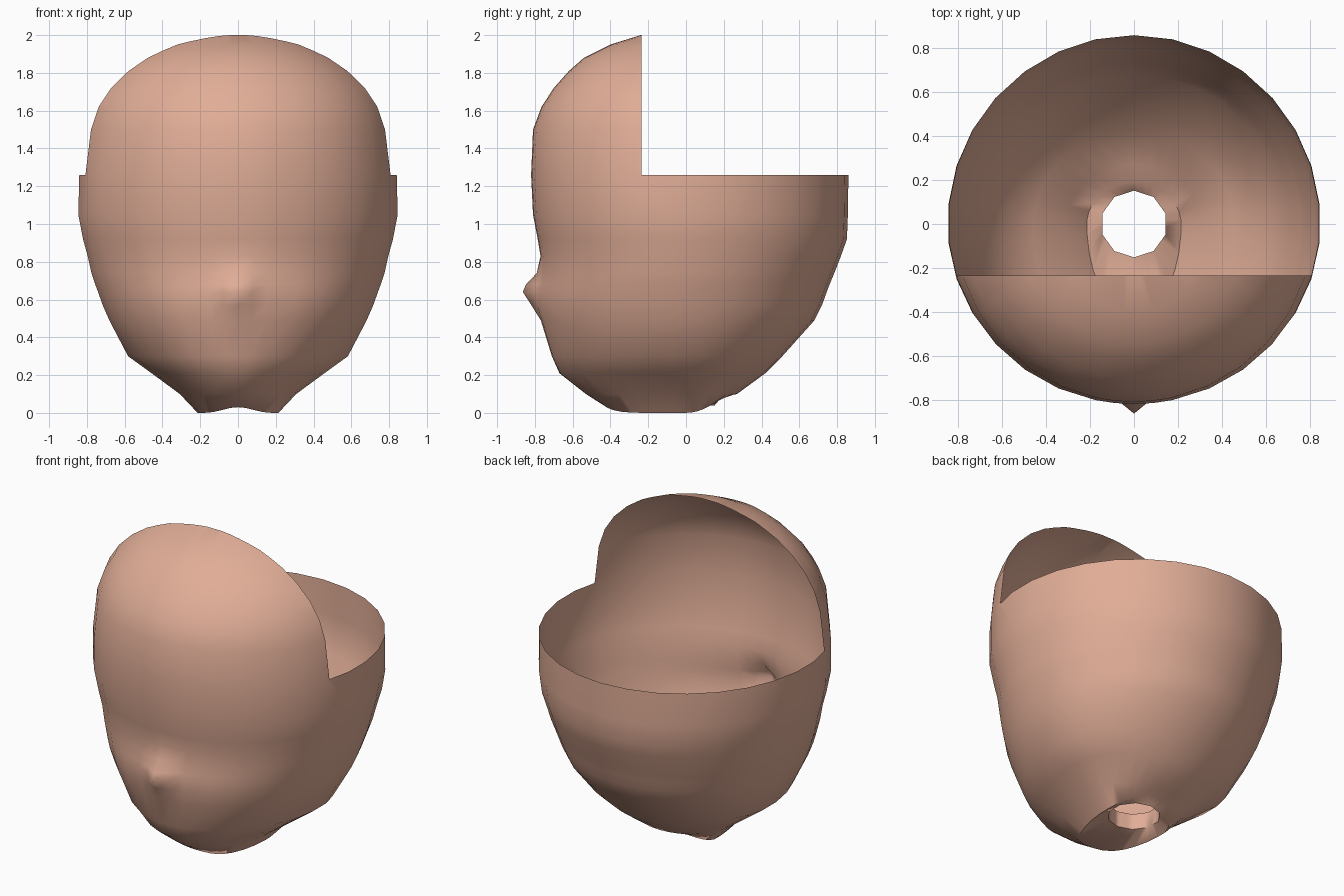
import bpy, bmesh, math

if "Cube" in bpy.data.objects:
    bpy.data.objects.remove(bpy.data.objects["Cube"])

skin = bpy.data.materials.new("warm_skin")
skin.diffuse_color = (0.75, 0.42, 0.31, 1)
skin.use_nodes = True
skin.node_tree.nodes["Principled BSDF"].inputs["Base Color"].default_value = skin.diffuse_color

CUT_Y, RIM_Z = -0.235, 1.26
NECK_R = 0.152

# height, half width, front depth, back depth
SECTIONS = [
    (0.10, 0.31, 0.53, 0.27), (0.21, 0.46, 0.67, 0.42), (0.30, 0.585, 0.71, 0.51),
    (0.49, 0.685, 0.765, 0.68), (0.57, 0.72, 0.78, 0.72), (0.64, 0.745, 0.78, 0.745),
    (0.68, 0.76, 0.775, 0.76), (0.74, 0.78, 0.77, 0.785), (0.83, 0.80, 0.77, 0.82),
    (0.92, 0.825, 0.785, 0.852), (1.05, 0.85, 0.81, 0.857), (1.26, 0.845, 0.82, 0.86),
    (1.50, 0.815, 0.81, 0.80), (1.62, 0.775, 0.765, 0.76), (1.72, 0.715, 0.70, 0.70),
    (1.81, 0.63, 0.62, 0.62), (1.88, 0.533, 0.54, 0.54), (1.95, 0.40, 0.40, 0.40),
    (2.00, 0.24, 0.24, 0.24)]

# 30 sides, with two extra columns beside the nose; angle 0 faces the front
ANGLES = sorted([math.radians(12 * k) for k in range(30)]
                + [math.radians(6), math.radians(354)])


def oval(a, width, front, back):
    c = math.cos(a)
    return width * math.sin(a), -(front if c > 0 else back) * c


def neck_ring(z):
    """Ten-sided neck opening."""
    ring = []
    for a in ANGLES:
        off = (a % math.radians(36)) - math.radians(18)
        r = NECK_R * math.cos(math.radians(18)) / math.cos(off)
        ring.append((r * math.sin(a), -r * math.cos(a), z))
    return ring


def jaw_ring():
    """Lowest ring: two jaw corners at the ground, raised at chin and nape."""
    ring = []
    for a in ANGLES:
        x, y = oval(a, 0.215, 0.42, 0.19)
        c = math.cos(a)
        z = 0.03 * c ** 8 if c > 0 else 0.085 * c * c
        ring.append((x, y, z))
    return ring


def head_ring(z, width, front, back):
    ring = []
    for a in ANGLES:
        x, y = oval(a, width, front, back)
        if y < 0:  # nose bump
            dz = (z - 0.65) / (0.075 if z > 0.65 else 0.09)
            y -= 0.085 * math.exp(-(x / 0.07) ** 2 - dz * dz)
        ring.append((x, y, z))
    return ring


rings = [neck_ring(0.14), neck_ring(0.04), jaw_ring()] + [head_ring(*s) for s in SECTIONS]

# loft the rings into one thin shell
bm = bmesh.new()
rows = [[bm.verts.new(p) for p in r] for r in rings]
n = len(ANGLES)
for lo, hi in zip(rows, rows[1:]):
    for i in range(n):
        j = (i + 1) % n
        bm.faces.new((lo[i], lo[j], hi[j], hi[i]))
bm.faces.new(rows[-1])

# slice away the upper back quarter
upper = [f for f in bm.faces if f.calc_center_median().z > RIM_Z]
geom = set(upper)
for f in upper:
    geom.update(f.edges)
    geom.update(f.verts)
bmesh.ops.bisect_plane(bm, geom=list(geom), plane_co=(0, CUT_Y, 0), plane_no=(0, 1, 0))
gone = [f for f in bm.faces
        if f.calc_center_median().z > RIM_Z and f.calc_center_median().y > CUT_Y]
bmesh.ops.delete(bm, geom=gone, context='FACES')

mesh = bpy.data.meshes.new("head_shell")
bm.to_mesh(mesh)
bm.free()
mesh.materials.append(skin)
head = bpy.data.objects.new("head_shell", mesh)
bpy.context.collection.objects.link(head)

# smooth skin with a sharp neck rim
bpy.context.view_layer.objects.active = head
head.select_set(True)
bpy.ops.object.shade_smooth_by_angle(angle=math.radians(60))
